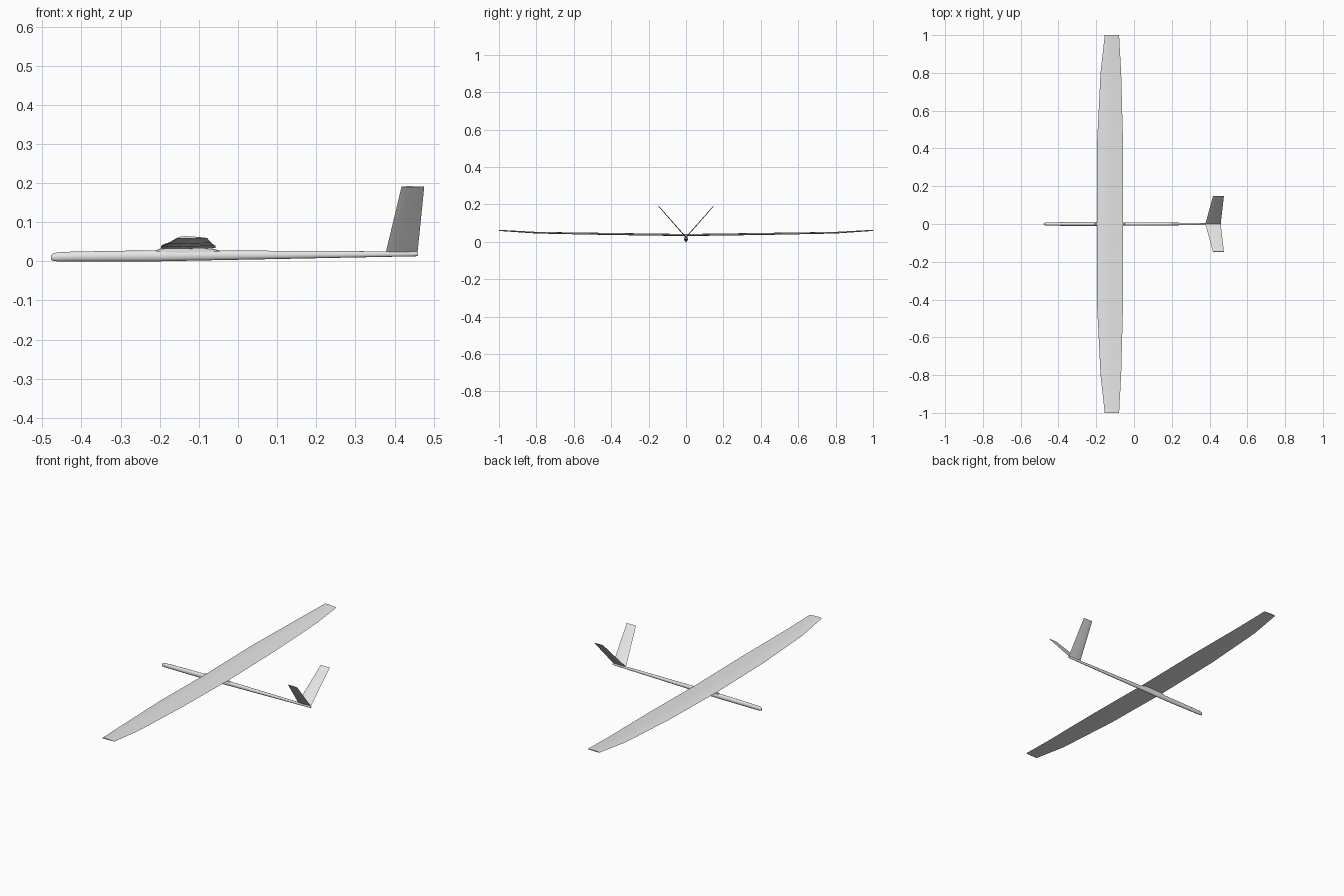
import bpy
import bmesh
import math
from mathutils import Vector

if "Cube" in bpy.data.objects:
    bpy.data.objects.remove(bpy.data.objects["Cube"])

grey = bpy.data.materials.new("light grey")
grey.use_nodes = True
grey.diffuse_color = (0.8, 0.8, 0.8, 1)
grey.node_tree.nodes["Principled BSDF"].inputs["Base Color"].default_value = (0.8, 0.8, 0.8, 1)


def loft(name, rings, angle=30):
    """Skin a list of equal-length rings and cap both ends."""
    bm = bmesh.new()
    loops = [[bm.verts.new(p) for p in ring] for ring in rings]
    n = len(loops[0])
    for a, b in zip(loops, loops[1:]):
        for i in range(n):
            j = (i + 1) % n
            bm.faces.new((a[i], a[j], b[j], b[i]))
    bm.faces.new(loops[0])
    bm.faces.new(loops[-1])
    bmesh.ops.recalc_face_normals(bm, faces=bm.faces)
    mesh = bpy.data.meshes.new(name)
    bm.to_mesh(mesh)
    bm.free()
    mesh.materials.append(grey)
    ob = bpy.data.objects.new(name, mesh)
    bpy.context.scene.collection.objects.link(ob)
    bpy.ops.object.select_all(action='DESELECT')
    ob.select_set(True)
    bpy.context.view_layer.objects.active = ob
    bpy.ops.object.shade_smooth_by_angle(angle=math.radians(angle))
    return ob


# Cross-sections as (chord fraction, thickness fraction)
WING_FOIL = [(1, 0), (0.75, 0.026), (0.5, 0.048), (0.28, 0.058), (0.1, 0.042), (0.025, 0.02),
             (0, 0), (0.025, -0.012), (0.1, -0.02), (0.28, -0.022), (0.5, -0.016), (0.75, -0.007)]
TAIL_FOIL = [(1, 0), (0.7, 0.018), (0.3, 0.032), (0.06, 0.018),
             (0, 0), (0.06, -0.018), (0.3, -0.032), (0.7, -0.018)]


def section(foil, lead, chord, up):
    return [Vector(lead) + Vector((c * chord, 0, 0)) + Vector(up) * (t * chord) for c, t in foil]


# Wing: span position, leading edge, trailing edge, height
half = [(0, -0.197, -0.057, 0.034), (0.42, -0.196, -0.058, 0.040),
        (0.8, -0.177, -0.068, 0.047), (1, -0.155, -0.079, 0.060)]
stations = [(-y, a, b, z) for y, a, b, z in reversed(half[1:])] + half
loft("wing", [section(WING_FOIL, (a, y, z), b - a, (0, 0, 1)) for y, a, b, z in stations])

# Two fins forming the V tail
for side, name in ((1, "left_tail_fin"), (-1, "right_tail_fin")):
    up = Vector((0, -side * 0.168, 0.147)).normalized()
    loft(name, [section(TAIL_FOIL, (0.378, 0, 0.024), 0.081, up),
                section(TAIL_FOIL, (0.418, side * 0.147, 0.191), 0.058, up)])

# Fuselage: x, bottom, top, half width
spine = [(-0.478, 0.006, 0.016, 0.003), (-0.474, 0.002, 0.020, 0.006), (-0.462, 0.0, 0.023, 0.008),
         (-0.42, 0.0, 0.025, 0.009), (-0.3, 0.0, 0.027, 0.010), (-0.21, 0.0, 0.028, 0.010),
         (-0.06, 0.003, 0.028, 0.009), (0.1, 0.006, 0.027, 0.008), (0.3, 0.010, 0.026, 0.006),
         (0.455, 0.013, 0.025, 0.005), (0.46, 0.015, 0.023, 0.003)]
SIDES = 16
rings = []
for x, low, top, w in spine:
    mid, h = (low + top) / 2, (top - low) / 2
    rings.append([(x, w * math.cos(k * math.tau / SIDES), mid + h * math.sin(k * math.tau / SIDES))
                  for k in range(SIDES)])
loft("fuselage", rings, 50)

# Wing saddle blending the fuselage into the wing
saddle = []
for x, top, w in [(-0.215, 0.027, 0.004), (-0.195, 0.034, 0.007), (-0.15, 0.036, 0.008),
                  (-0.07, 0.034, 0.007), (-0.04, 0.026, 0.004)]:
    saddle.append([(x, -w, 0.018), (x, w, 0.018), (x, w, top - 0.002),
                   (x, w * 0.6, top), (x, -w * 0.6, top), (x, -w, top - 0.002)])
loft("wing_saddle", saddle)
